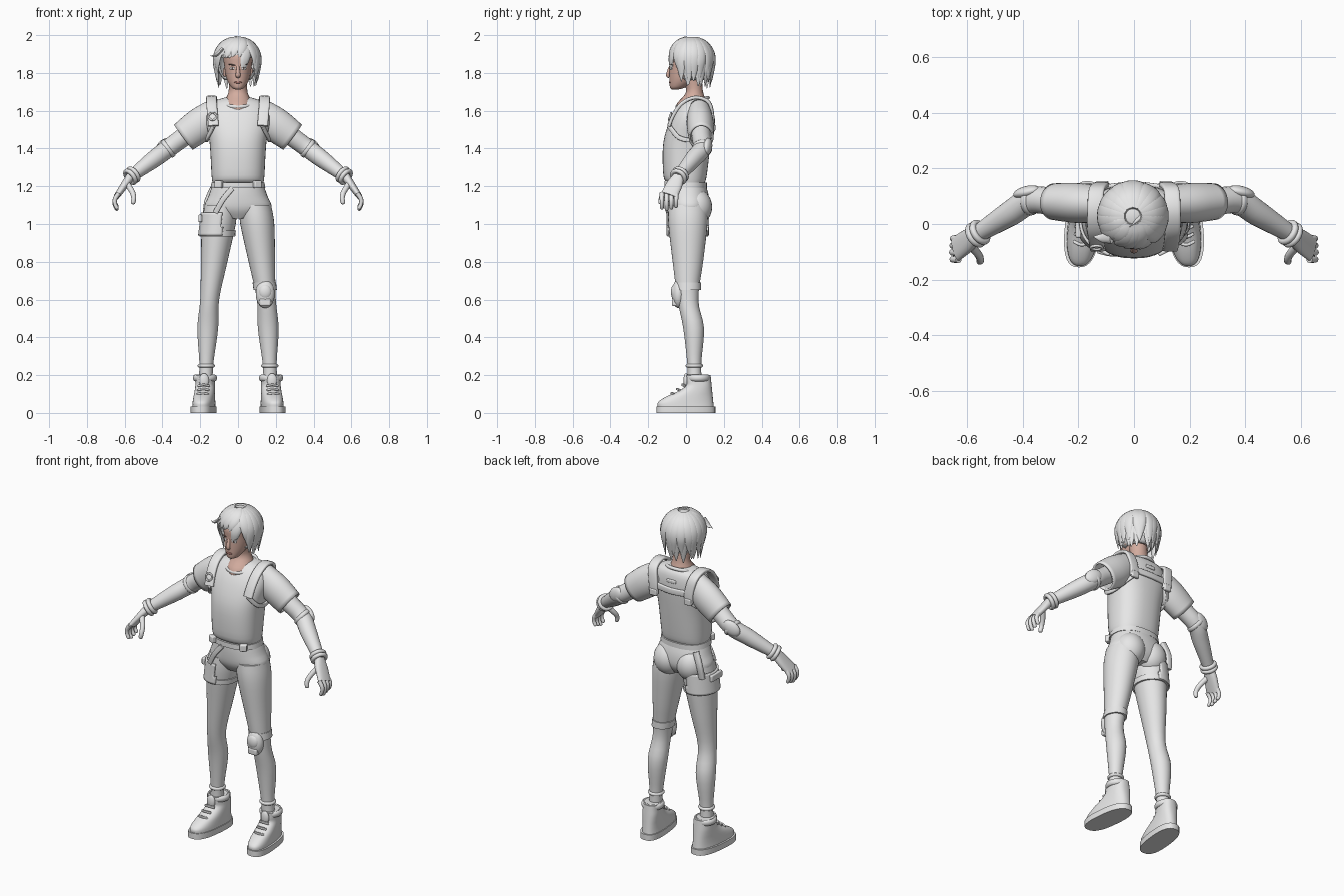
import bpy, bmesh, math, random
from mathutils import Vector, Matrix

random.seed(4)
cube = bpy.data.objects.get("Cube")
if cube:
    bpy.data.objects.remove(cube)


def material(name, red, green, blue):
    colour = (red, green, blue, 1)
    mat = bpy.data.materials.new(name)
    mat.use_nodes = True
    mat.diffuse_color = colour
    mat.node_tree.nodes["Principled BSDF"].inputs["Base Color"].default_value = colour
    return mat


GREY = material("light grey", .8, .8, .8)
SKIN = material("skin", .66, .42, .35)
LIPS = material("lips", .45, .2, .17)
BROW = material("dark brow", .12, .08, .07)
WHITE = material("eye white", .9, .9, .9)

# joints of the left side
UP, SIDE, BACK = Vector((0, 0, 1)), Vector((1, 0, 0)), Vector((0, 1, 0))
SHOULDER, ELBOW = Vector((.1, .07, 1.6)), Vector((.37, .085, 1.4))
WRIST, KNUCKLES = Vector((.57, -.04, 1.25)), Vector((.64, -.09, 1.15))
HIP, KNEE = Vector((.09, .01, 1.1)), Vector((.15, .01, .6))
CALF, ANKLE = Vector((.16, .04, .45)), Vector((.17, .045, .2))


def finish(name, bm, mat, mirror=False, solid=0, bevel=0, keep=None):
    if keep:
        drop = [face for face in bm.faces if not keep(face.calc_center_median())]
        bmesh.ops.delete(bm, geom=drop, context='FACES')
    bmesh.ops.recalc_face_normals(bm, faces=bm.faces)
    mesh = bpy.data.meshes.new(name)
    bm.to_mesh(mesh)
    bm.free()
    mesh.materials.append(mat)
    ob = bpy.data.objects.new(name, mesh)
    bpy.context.collection.objects.link(ob)
    bpy.ops.object.select_all(action='DESELECT')
    ob.select_set(True)
    bpy.context.view_layer.objects.active = ob
    bpy.ops.object.shade_smooth_by_angle(angle=math.radians(50))
    if solid:
        ob.modifiers.new("thickness", 'SOLIDIFY').thickness = solid
    if bevel:
        rounding = ob.modifiers.new("rounding", 'BEVEL')
        rounding.width, rounding.segments = bevel, 3
    if mirror:
        ob.modifiers.new("mirror", 'MIRROR')


def resample(points, steps, closed):
    # smooth spline through the given sections
    vs = [Vector(point) for point in points]
    count = len(vs)
    out = []
    for i in range(count if closed else count - 1):
        near = [i - 1, i, i + 1, i + 2]
        a, b, c, d = (vs[j % count if closed else min(max(j, 0), count - 1)] for j in near)
        for step in range(steps):
            t = step / steps
            out.append(b + (c - a) * t / 2 + (a * 2 - b * 5 + c * 4 - d) * t * t / 2
                       + (b * 3 - a - c * 3 + d) * t ** 3 / 2)
    return out if closed else out + [vs[-1]]


def loft(name, sections, mat=GREY, hint=SIDE, level=False, sides=24, power=2,
         steps=4, closed=False, cap=True, skew=0, **extras):
    # sections are a point and two radii; the first radius follows the hint
    secs = resample(sections, steps, closed)
    bm, rings, last = bmesh.new(), [], len(secs) - 1
    for i, sec in enumerate(secs):
        ahead = secs[(i + 1) % len(secs)] if closed else secs[min(i + 1, last)]
        behind = secs[i - 1] if closed else secs[max(i - 1, 0)]
        along = UP if level else (Vector(ahead[:3]) - Vector(behind[:3])).normalized()
        u = (hint - along * hint.dot(along)).normalized()
        v = along.cross(u)
        ring = []
        for k in range(sides):
            turn = math.tau * k / sides
            c, s = (math.copysign(abs(f) ** (2 / power), f)
                    for f in (math.cos(turn), math.sin(turn)))
            co = Vector(sec[:3]) + u * c * max(sec[3], .001) + v * s * max(sec[4], .001)
            co.x -= skew * co.y
            ring.append(bm.verts.new(co))
        rings.append(ring)
    for i in range(last + 1 if closed else last):
        a, b = rings[i], rings[(i + 1) % len(rings)]
        for k in range(sides):
            bm.faces.new((a[k - 1], a[k], b[k], b[k - 1]))
    if cap and not closed:
        bm.faces.new(rings[0])
        bm.faces.new(rings[-1])
    finish(name, bm, mat, **extras)


def span(z, half, front, back, x=0):
    return (x, (front + back) / 2, z, half, (back - front) / 2)


def at(start, end, t, radius, depth=1):
    return (*start.lerp(end, t), radius, radius * depth)


def ribbon(name, points, width, thick, **extras):
    loft(name, [(*p, width, thick) for p in points], power=4, sides=16, **extras)


def hoop(name, centre, axis, radius, thick, tall=1, **extras):
    axis = axis.normalized()
    u = axis.orthogonal().normalized()
    v = axis.cross(u)
    turns = [math.tau * k / 12 for k in range(12)]
    loft(name, [(*(centre + (u * math.cos(a) + v * math.sin(a)) * radius), thick * tall, thick)
                for a in turns], hint=axis, closed=True, sides=10, **extras)


def blob(name, place, size, mat=GREY, along=SIDE, box=False, **extras):
    bm = bmesh.new()
    pose = Matrix.LocRotScale(Vector(place), along.to_track_quat('X', 'Z'), Vector(size))
    if box:
        bmesh.ops.create_cube(bm, size=2, matrix=pose)
    else:
        bmesh.ops.create_uvsphere(bm, u_segments=28, v_segments=18, radius=1, matrix=pose)
    finish(name, bm, mat, **extras)


# shirt
loft("shirt", [span(z=1.22, half=.135, front=-.1, back=.1),
               span(z=1.26, half=.14, front=-.12, back=.11),
               span(z=1.43, half=.15, front=-.12, back=.13),
               span(z=1.56, half=.17, front=-.08, back=.14),
               span(z=1.64, half=.14, front=-.03, back=.13),
               span(z=1.67, half=.07, front=.01, back=.1)], level=True, sides=40, power=2.4)
loft("sleeves", [at(SHOULDER, ELBOW, t, radius, depth=1.25)
                 for t, radius in ((0, .06), (.35, .072), (.7, .066))],
     hint=BACK, sides=32, cap=False, solid=.01, mirror=True)
hoop("neckline", Vector((0, .035, 1.645)), UP - BACK * .3, radius=.085, thick=.01)

# trousers
loft("hips", [span(z=1.22, half=.13, front=-.1, back=.1),
              span(z=1.15, half=.155, front=-.1, back=.12),
              span(z=1.08, half=.175, front=-.09, back=.12),
              span(z=1.03, half=.08, front=-.06, back=.09)], level=True, sides=40, power=2.2)
blob("seat", (.075, .055, 1.09), (.085, .083, .095), mirror=True)
loft("legs", [at(HIP, KNEE, 0, .085, depth=1.2), at(HIP, KNEE, .2, .09, depth=1.15),
              at(HIP, KNEE, .6, .07, depth=1.15), at(HIP, KNEE, 1, .05, depth=1.1),
              at(CALF, ANKLE, 0, .055), at(CALF, ANKLE, .7, .038), at(CALF, ANKLE, 1, .036)],
     level=True, sides=32, mirror=True)
hoop("trouser_hems", CALF.lerp(ANKLE, .8), UP, radius=.036, thick=.01, mirror=True)

# belt and loops
loft("belt", [span(z=1.19, half=.145, front=-.11, back=.11),
              span(z=1.22, half=.14, front=-.11, back=.11)], level=True, sides=40, power=2.3)
blob("belt_loops", (.1, -.09, 1.21), (.02, .02, .02), along=SIDE + BACK / 2, box=True,
     bevel=.006, mirror=True)

# thigh pouch, band and strap on the right leg
HIP_R, KNEE_R = (Vector((-joint.x, joint.y, joint.z)) for joint in (HIP, KNEE))
loft("thigh_pouch", [at(HIP_R, KNEE_R, t, .102, depth=1.1) for t in (.08, .2, .32)], level=True,
     sides=48, cap=False, solid=.01, keep=lambda c: c.x < -.085)
loft("thigh_band", [at(HIP_R, KNEE_R, t, .095, depth=1.13) for t in (.27, .33)], level=True)
blob("pouch_flap", (-.2, 0, 1.03), (.01, .05, .02), box=True, bevel=.006)
ribbon("pouch_strap", [(-.03, -.11, 1.19), (-.08, -.11, 1.13), (-.12, -.1, 1.06)],
       width=.014, thick=.006)
ribbon("pouch_tool", [(-.13, .09, 1.19), (-.16, .1, 1.12), (-.17, .09, 1.04)],
       width=.018, thick=.012)

# knee pad on the left leg
blob("knee_pad", (.144, -.04, .63), (.05, .035, .075))
blob("knee_cap", (.144, -.06, .64), (.034, .02, .04))
blob("knee_plate", (.144, -.055, .585), (.03, .02, .02), box=True, bevel=.01)
loft("knee_band", [at(HIP, KNEE, t, .062, depth=1.12) for t in (.82, .9)], level=True)

# boots: the instep rises from the toe to the shaft
boot = []
for i in range(8):
    t = i / 7
    rise = min(max(2 * t - .5, 0), 1)
    toe = -.15 * (1 - rise * rise * (3 - 2 * rise))
    boot.append(span(z=.2 * t, half=.06 - .012 * t, front=toe, back=.15 - .02 * t, x=.18))
loft("boots", boot, level=True, power=2.5, sides=36, skew=.1, mirror=True)
loft("soles", [span(z=z, half=.065, front=-.156, back=.155, x=.183) for z in (0, .035)],
     level=True, power=2.6, sides=36, skew=.1, mirror=True)
hoop("boot_collars", ANKLE + Vector((.005, .02, -.015)), UP, radius=.053, thick=.011,
     tall=1.6, mirror=True)
for word, t in (("low", 0), ("middle", .4), ("high", .8)):
    lace = Vector((.187, -.075, .105)).lerp(Vector((.18, -.005, .16)), t)
    ends = Vector((.03, 0, 0))
    drop = Vector((0, .012, -.006))
    ribbon(word + "_laces", [lace - ends + drop, lace, lace + ends + drop],
           width=.006, thick=.006, hint=UP, mirror=True)
blob("boot_tongues", (.18, 0, .17), (.026, .014, .04), mirror=True)

# arms and pads
loft("arms", [at(SHOULDER, ELBOW, .4, .052), at(SHOULDER, ELBOW, .7, .05),
              at(ELBOW, WRIST, 0, .048), at(ELBOW, WRIST, .35, .046),
              at(ELBOW, WRIST, .7, .038), at(ELBOW, WRIST, 1, .03)], hint=BACK, mirror=True)
blob("elbow_pads", ELBOW + Vector((.015, .03, .01)), (.055, .022, .04),
     along=WRIST - SHOULDER, mirror=True)
hoop("elbow_bands", ELBOW, ELBOW - SHOULDER, radius=.048, thick=.006, tall=2, mirror=True)
for word, t in (("upper", .92), ("lower", 1)):
    hoop(word + "_cuffs", ELBOW.lerp(WRIST, t), WRIST - ELBOW, radius=.037, thick=.012,
         mirror=True)

# hands
loft("palms", [at(WRIST, KNUCKLES, 0, .03, depth=.8), at(WRIST, KNUCKLES, .4, .042, depth=.5),
               at(WRIST, KNUCKLES, 1, .045, depth=.35)], hint=BACK, power=2.4, mirror=True)


def digit(name, points, radius):
    tip = points[-1].lerp(points[-2], -.2)
    tapers = [(*p, radius * (1 - i / 10), radius * (1 - i / 10)) for i, p in enumerate(points)]
    loft(name, tapers + [(*tip, 0, 0)], hint=BACK, sides=12, mirror=True)


for i, word in enumerate(("index", "middle", "ring", "little")):
    root = KNUCKLES + BACK * .025 * (i - 1.5)
    length = 1 - abs(i - 1) / 10
    digit(word + "_fingers", [root + Vector(offset) * length for offset in
                              ((-.01, 0, .015), (.012, 0, -.02), (.012, 0, -.05), (0, 0, -.075))],
          radius=.013)
digit("thumbs", [Vector(p) for p in ((.585, -.08, 1.21), (.56, -.11, 1.17), (.552, -.13, 1.14),
                                     (.556, -.135, 1.11))], radius=.016)

# shoulder harness
ribbon("shoulder_straps", [(.13, -.09, 1.52), (.135, -.065, 1.58), (.14, -.02, 1.64),
                           (.14, .05, 1.67), (.135, .12, 1.645), (.12, .14, 1.57),
                           (.115, .14, 1.5)], width=.028, thick=.01, mirror=True)
ribbon("under_arm_straps", [(.13, -.09, 1.52), (.16, -.04, 1.46), (.165, .03, 1.445),
                            (.15, .1, 1.47), (.115, .14, 1.51)],
       width=.012, thick=.007, hint=UP, mirror=True)
ribbon("back_band", [(-.13, .13, 1.55), (0, .145, 1.545), (.13, .13, 1.55)],
       width=.018, thick=.008, hint=UP)
blob("back_buckles", (.115, .145, 1.51), (.024, .01, .02), box=True, bevel=.007, mirror=True)
blob("back_tab", (0, .135, 1.6), (.03, .01, .01), box=True, bevel=.005)
hoop("strap_ring", Vector((-.135, -.085, 1.57)), UP / 3 - BACK, radius=.02, thick=.005)

# neck and head
loft("neck", [span(z=1.6, half=.06, front=-.055, back=.09),
              span(z=1.635, half=.075, front=-.05, back=.11),
              span(z=1.7, half=.05, front=0, back=.09),
              span(z=1.77, half=.05, front=-.02, back=.085)], SKIN, level=True)
loft("head", [span(z=1.713, half=.015, front=-.075, back=-.04),
              span(z=1.725, half=.036, front=-.085, back=0),
              span(z=1.77, half=.06, front=-.088, back=.06),
              span(z=1.84, half=.073, front=-.088, back=.1),
              span(z=1.9, half=.075, front=-.085, back=.11),
              span(z=1.96, half=.03, front=-.02, back=.06)], SKIN, level=True, sides=36)
loft("nose", [(0, -.084, 1.835, .007, .006), (0, -.096, 1.79, .013, .01),
              (0, -.088, 1.778, .01, .006)], SKIN, sides=14)
slant = SIDE + BACK / 4
blob("ears", (.07, .015, 1.8), (.01, .02, .03), SKIN, mirror=True)
blob("eyes", (.03, -.08, 1.824), (.015, .005, .007), WHITE, along=slant, mirror=True)
blob("irises", (.03, -.084, 1.824), (.005, .003, .006), BROW, along=slant, mirror=True)
blob("brows", (.032, -.08, 1.843), (.02, .005, .003), BROW, along=slant + UP / 8, mirror=True)
blob("mouth", (0, -.085, 1.75), (.02, .006, .006), LIPS)

# hair: a cap with two layers of tapered locks
CROWN = Vector((-.004, .028, 1.86))
blob("hair_cap", CROWN, (.108, .113, .127), solid=.006,
     keep=lambda c: c.z > 1.76 and (c.z > 1.885 or c.y > -.015))


def lock(name, angle, end, sweep, size):
    points = []
    for k in range(7):
        s = k / 6
        a = math.radians(angle + sweep * s)
        height = .126 - (CROWN.z + .126 - end) * s ** 1.3
        rise = height / .13
        reach = size * (math.sqrt(1 - rise * rise) if rise > 0 else 1 + rise / 8)
        width = .031 * max(math.sin(math.pi * (.15 + .85 * s)), .03) ** .7
        offset = Vector((reach * math.sin(a), -reach * math.cos(a), height))
        points.append((*(CROWN + offset), width, width / 3))
    a = math.radians(angle + sweep / 2)
    loft(name, points, hint=Vector((math.cos(a), math.sin(a), 0)), sides=10, steps=3)


for layer, word in enumerate(("under", "over")):
    for i in range(20):
        angle = 18 * (i + layer / 2) - 180
        turn = abs(angle + 5)
        end = 1.86 if turn < 40 else 1.79 if turn < 62 else 1.715
        end += random.uniform(0, .025) + layer * (.035 if turn > 62 else .012)
        sweep = -22 if turn < 50 else random.uniform(-10, 10)
        lock(f"{word}_hair_lock_{i}", angle, end, sweep, size=.115 + .006 * layer)
loft("side_flick", [(-.08, -.05, 1.93, .02, .01), (-.115, -.05, 1.895, .016, .008),
                    (-.148, -.045, 1.89, 0, 0)], hint=BACK, sides=10)
loft("crown_tuft", [(.03, .03, 1.975, .012, .01), (-.015, -.01, 1.995, 0, 0)], hint=BACK, sides=10)
